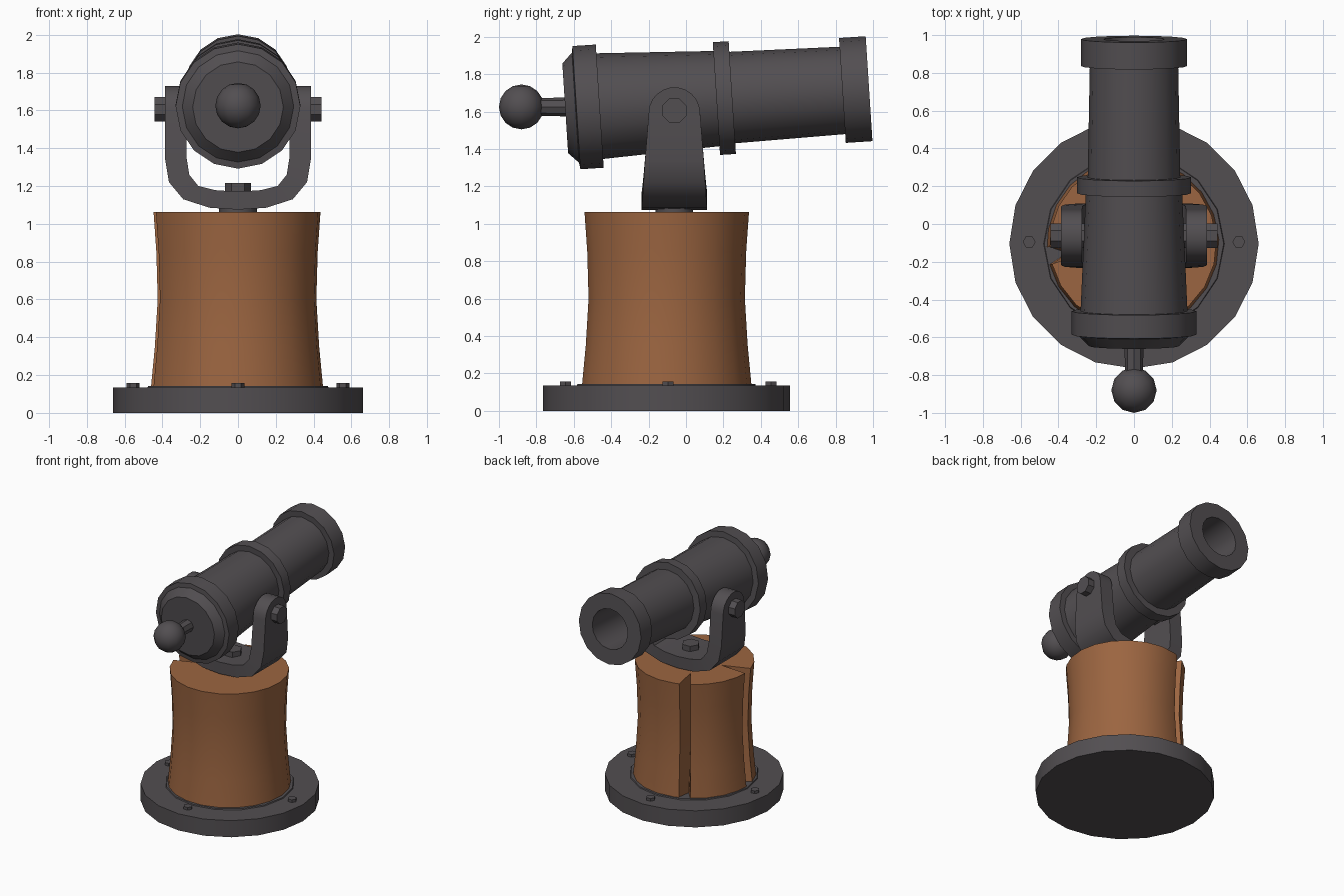
import bpy, bmesh, math
from mathutils import Matrix, Vector

if "Cube" in bpy.data.objects:
    bpy.data.objects.remove(bpy.data.objects["Cube"])


def material(name, rgb):
    m = bpy.data.materials.new(name)
    m.diffuse_color = (*rgb, 1)
    m.use_nodes = True
    m.node_tree.nodes["Principled BSDF"].inputs["Base Color"].default_value = m.diffuse_color
    return m


METAL = material("dark iron", (0.085, 0.077, 0.083))
WOOD = material("brown wood", (0.33, 0.13, 0.052))


def finish(name, bm, mat, matrix=Matrix(), angle=35):
    bmesh.ops.recalc_face_normals(bm, faces=bm.faces)
    bm.transform(matrix)
    me = bpy.data.meshes.new(name)
    bm.to_mesh(me)
    bm.free()
    me.materials.append(mat)
    ob = bpy.data.objects.new(name, me)
    bpy.context.collection.objects.link(ob)
    bpy.ops.object.select_all(action='DESELECT')
    ob.select_set(True)
    bpy.context.view_layer.objects.active = ob
    bpy.ops.object.shade_smooth_by_angle(angle=math.radians(angle))
    return ob


def loft(bm, rings):
    """Join closed rings of points and cap both ends."""
    vs = [[bm.verts.new(p) for p in r] for r in rings]
    n = len(vs[0])
    for a, b in zip(vs, vs[1:]):
        for i in range(n):
            j = (i + 1) % n
            bm.faces.new((a[i], a[j], b[j], b[i]))
    bm.faces.new(vs[0])
    bm.faces.new(vs[-1])


def lathe(name, profile, sides, mat, matrix):
    """Turn (height, radius) points around local z."""
    bm = bmesh.new()
    loft(bm, [[(r * math.cos(2 * math.pi * i / sides),
                r * math.sin(2 * math.pi * i / sides), h)
               for i in range(sides)] for h, r in profile])
    return finish(name, bm, mat, matrix)


def at(x, y, z):
    return Matrix.Translation((x, y, z))


CY = -0.105   # centre of base and trunk
PY = -0.062   # pivot of the bracket

# Base plate, collar and its bolts
lathe("base_plate", [(0, 0.66), (0.135, 0.66)], 20, METAL, at(0, CY, 0))
lathe("trunk_collar", [(0.12, 0.485), (0.143, 0.475)], 16, METAL, at(0, CY, 0))
for i in range(4):
    a = i * math.pi / 2
    lathe("base_bolt", [(0.12, 0.034), (0.157, 0.034)], 6, METAL,
          at(0.555 * math.cos(a), CY + 0.01 + 0.55 * math.sin(a), 0))

# Wooden trunk with two wedge-shaped cracks: (angle, depth)
outline = [(a, 0) for a in range(-150, 106, 17)]
outline += [(110, 0), (118, 0.2), (121, 0), (137, 0), (153, 0), (170, 0),
            (182, 0), (188, 0.22), (194, 0)]
levels = [(0.12, 0.457, 0.45), (0.35, 0.435, 0.75), (0.6, 0.42, 0.9),
          (0.85, 0.427, 1.0), (1.063, 0.442, 1.0)]
bm = bmesh.new()
loft(bm, [[((r - d * k) * math.cos(math.radians(a)),
            (r - d * k) * math.sin(math.radians(a)), z)
           for a, d in outline] for z, r, k in levels])
finish("wooden_trunk", bm, WOOD, at(-0.005, CY, 0))

# U-shaped bracket: stations of (outer x, outer z, inner x, inner z, half width)
half = [(0, 1.075, 0, 1.17, 0.175), (0.15, 1.085, 0.12, 1.178, 0.174),
        (0.29, 1.13, 0.21, 1.20, 0.171), (0.365, 1.22, 0.258, 1.26, 0.165),
        (0.385, 1.34, 0.272, 1.35, 0.157)]
for k in range(6):
    a = math.radians(k * 16)
    z = 1.595 + 0.135 * math.sin(a)
    half.append((0.387, z, 0.275, z, 0.137 * math.cos(a)))
stations = [(-a, b, -c, d, h) for a, b, c, d, h in half[:0:-1]] + half
bm = bmesh.new()
loft(bm, [[(a, -h, b), (a, h, b), (c, h, d), (c, -h, d)]
          for a, b, c, d, h in stations])
finish("swivel_bracket", bm, METAL, at(0, PY, 0))
lathe("swivel_pin", [(1.0, 0.1), (1.09, 0.1)], 12, METAL, at(0, PY, 0))
lathe("swivel_bolt", [(1.15, 0.068), (1.215, 0.068)], 6, METAL, at(0, PY, 0))

# Trunnion bolts on both arms
for s in (-1, 1):
    lathe("trunnion_bolt", [(0.2, 0.07), (0.442, 0.07)], 8, METAL,
          at(0, PY, 1.605) @ Matrix.Rotation(s * math.pi / 2, 4, 'Y')
          @ Matrix.Rotation(math.pi / 8, 4, 'Z'))

# Barrel with rings and a hollow bore, tilted slightly upward
tilt = at(0, PY, 1.655) @ Matrix.Rotation(math.radians(3.7 - 90), 4, 'X')
lathe("cannon_barrel",
      [(-0.585, 0.15), (-0.585, 0.24), (-0.53, 0.295), (-0.525, 0.33),
       (-0.40, 0.33), (-0.40, 0.283), (0.225, 0.255), (0.225, 0.302),
       (0.31, 0.302), (0.31, 0.245), (0.90, 0.234), (0.90, 0.281),
       (1.043, 0.281), (1.043, 0.16), (0.35, 0.155)], 16, METAL, tilt)

# Breech knob and its stem
back = at(0, -0.6, 1.625) @ Matrix.Rotation(math.pi / 2, 4, 'X')
lathe("knob_stem", [(0, 0.052), (0.25, 0.045)], 8, METAL, back)
bm = bmesh.new()
bmesh.ops.create_uvsphere(bm, u_segments=12, v_segments=8, radius=0.12)
finish("breech_knob", bm, METAL, at(0, -0.88, 1.625), 50)
